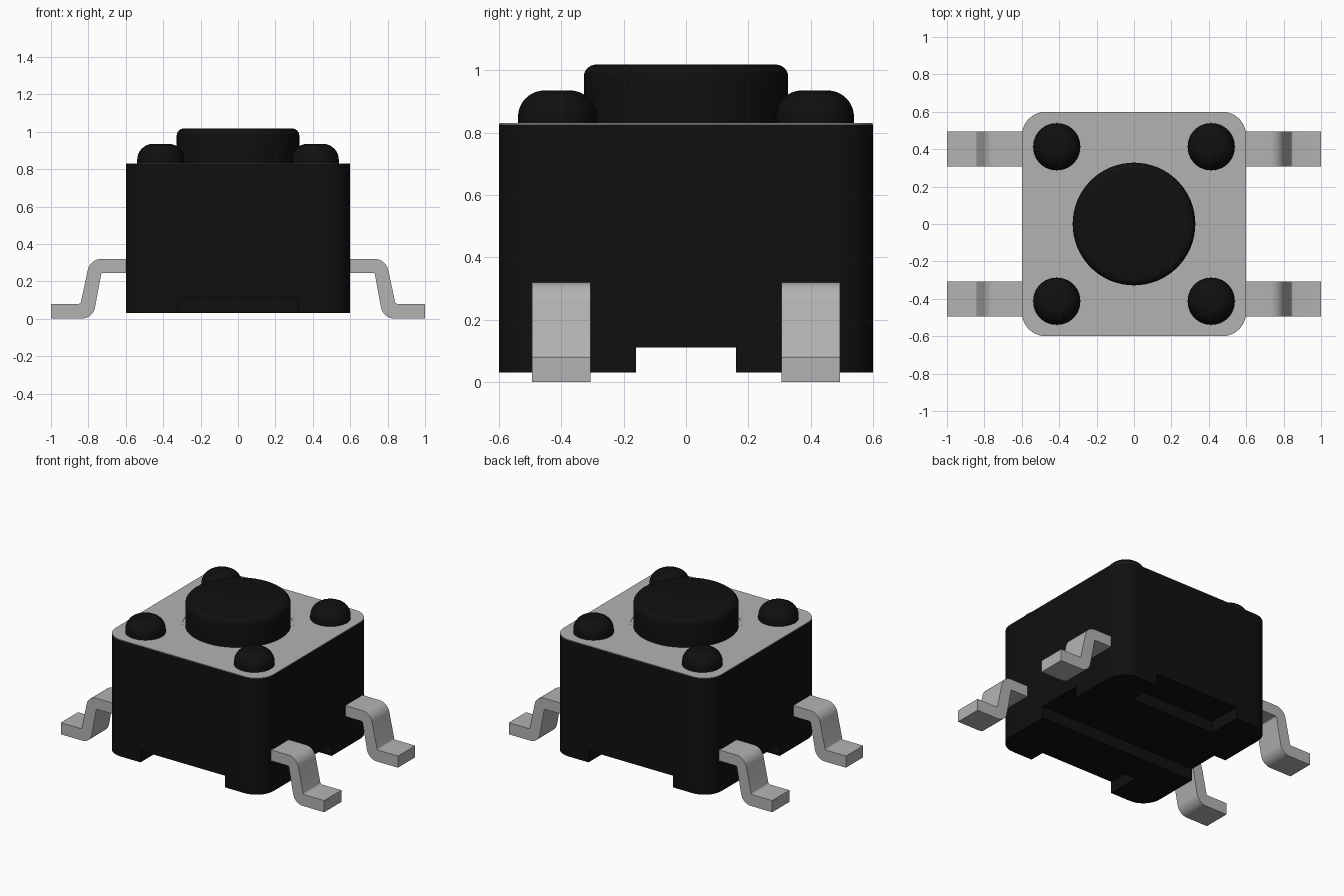
import bpy, bmesh, math
from mathutils import Vector

if "Cube" in bpy.data.objects:
    bpy.data.objects.remove(bpy.data.objects["Cube"], do_unlink=True)


def material(name, value, rough):
    m = bpy.data.materials.new(name)
    m.use_nodes = True
    col = (value, value, value, 1)
    m.diffuse_color = col
    bsdf = m.node_tree.nodes["Principled BSDF"]
    bsdf.inputs["Base Color"].default_value = col
    bsdf.inputs["Roughness"].default_value = rough
    return m


BLACK = material("black plastic", 0.005, 0.6)
GREY = material("grey metal", 0.45, 0.5)


def finish(name, bm, mat, angle=30):
    bmesh.ops.recalc_face_normals(bm, faces=bm.faces)
    me = bpy.data.meshes.new(name)
    bm.to_mesh(me)
    bm.free()
    ob = bpy.data.objects.new(name, me)
    bpy.context.collection.objects.link(ob)
    me.materials.append(mat)
    smooth(ob, angle)
    return ob


def smooth(ob, angle=30):
    bpy.ops.object.select_all(action='DESELECT')
    bpy.context.view_layer.objects.active = ob
    ob.select_set(True)
    bpy.ops.object.shade_smooth_by_angle(angle=math.radians(angle))


def arc(cx, cy, r, a0, a1, n):
    """Points on an arc, angles in degrees."""
    return [(cx + r * math.cos(math.radians(a0 + (a1 - a0) * i / n)),
             cy + r * math.sin(math.radians(a0 + (a1 - a0) * i / n))) for i in range(n + 1)]


def rounded_square(h, r):
    pts = []
    for k, (sx, sy) in enumerate([(1, 1), (-1, 1), (-1, -1), (1, -1)]):
        pts += arc(sx * (h - r), sy * (h - r), r, 90 * k, 90 * k + 90, 10)
    return pts


def prism(name, coords, shift, mat):
    """Extrude a closed outline along a vector."""
    bm = bmesh.new()
    face = bm.faces.new([bm.verts.new(c) for c in coords])
    out = bmesh.ops.extrude_face_region(bm, geom=[face])
    verts = [g for g in out["geom"] if isinstance(g, bmesh.types.BMVert)]
    bmesh.ops.translate(bm, verts=verts, vec=Vector(shift))
    return finish(name, bm, mat)


def lathe(name, profile, x, y, mat, steps=64):
    """Spin an (r, z) profile about a vertical axis at x, y."""
    bm = bmesh.new()
    vs = [bm.verts.new((r, 0, z)) for r, z in profile]
    es = [bm.edges.new(p) for p in zip(vs, vs[1:])]
    bmesh.ops.spin(bm, geom=vs + es, cent=(0, 0, 0), axis=(0, 0, 1),
                   angle=math.tau, steps=steps)
    bmesh.ops.remove_doubles(bm, verts=bm.verts, dist=1e-5)
    bmesh.ops.translate(bm, verts=bm.verts, vec=(x, y, 0))
    return finish(name, bm, mat)


def cut(ob, cutter):
    """Subtract a cutter and throw it away."""
    mod = ob.modifiers.new("cut", 'BOOLEAN')
    mod.operation, mod.solver, mod.object = 'DIFFERENCE', 'EXACT', cutter
    cutter.hide_render = True
    bpy.context.view_layer.objects.active = ob
    bpy.ops.object.modifier_apply(modifier=mod.name)
    bpy.data.objects.remove(cutter, do_unlink=True)


def box(name, x0, x1, y0, y1, z0, z1):
    return prism(name, [(x0, y0, z0), (x1, y0, z0), (x1, y1, z0), (x0, y1, z0)],
                 (0, 0, z1 - z0), BLACK)


# Housing with a channel across the underside and a notch front and back
body = prism("housing", [(x, y, 0.03) for x, y in rounded_square(0.6, 0.13)],
             (0, 0, 0.796), BLACK)
cut(body, box("channel_cutter", -1, 1, -0.16, 0.16, -0.1, 0.11))
for s in (-1, 1):
    lo, hi = sorted((s * 0.37, s * 0.8))
    cut(body, box("notch_cutter", -0.32, 0.32, lo, hi, -0.1, 0.11))
smooth(body)

# Metal cover plate with a round opening around the button
plate = prism("cover_plate", [(x, y, 0.826) for x, y in rounded_square(0.599, 0.129)],
              (0, 0, 0.004), GREY)
cut(plate, lathe("opening_cutter", [(0, 0.8), (0.347, 0.8), (0.347, 0.9), (0, 0.9)], 0, 0, GREY))
smooth(plate)
lathe("opening_floor", [(0, 0.825), (0.35, 0.825), (0.35, 0.827), (0, 0.827)], 0, 0, GREY)

# Push button
lathe("button", [(0, 0.82), (0.328, 0.82)] + arc(0.288, 0.978, 0.04, 0, 90, 6) + [(0, 1.018)],
      0, 0, BLACK)

# Corner rivets
for sx in (-1, 1):
    for sy in (-1, 1):
        lathe("rivet", [(0, 0.82), (0.126, 0.82)] + arc(0.041, 0.85, 0.085, 0, 90, 8)
              + [(0, 0.935)], sx * 0.413, sy * 0.413, BLACK, 40)

# Bent terminals: rounded outer bends, tight inner bends
outline = ([(0.56, 0.32)] + arc(0.73, 0.245, 0.075, 90, 11, 8)
           + arc(0.85, 0.09, 0.01, 191, 270, 3) + [(1.0, 0.08), (1.0, 0.0)]
           + arc(0.838, 0.075, 0.075, 270, 191, 8)
           + arc(0.722, 0.235, 0.01, 11, 90, 3) + [(0.56, 0.245)])
for sx in (-1, 1):
    for sy in (-1, 1):
        prism("terminal", [(sx * x, sy * 0.4 - 0.0935, z) for x, z in outline],
              (0, 0.187, 0), GREY)
